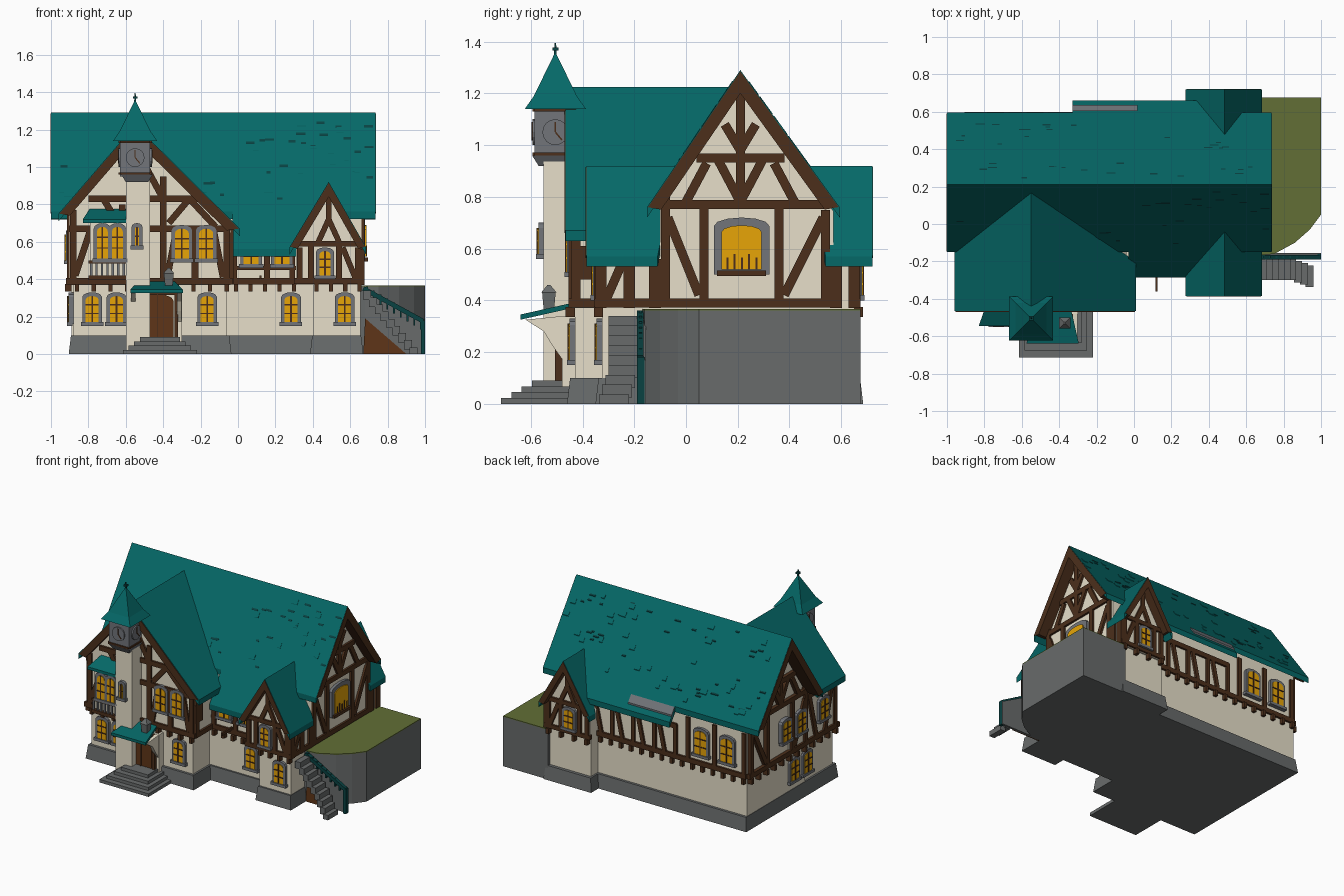
import bpy, bmesh, math, random
from mathutils import Vector

random.seed(4)
if "Cube" in bpy.data.objects:
    bpy.data.objects.remove(bpy.data.objects["Cube"])


def material(name, *srgb):
    m = bpy.data.materials.new(name)
    col = [(c / 255 / 12.92) if c < 11 else ((c / 255 + 0.055) / 1.055) ** 2.4 for c in srgb] + [1]
    m.use_nodes = True
    m.diffuse_color = col
    m.node_tree.nodes["Principled BSDF"].inputs["Base Color"].default_value = col
    return m


TEAL = material("teal_shingle", 5, 104, 103)
DARK = material("dark_teal", 9, 66, 66)
CREAM = material("cream_plaster", 236, 228, 206)
WOOD = material("dark_timber", 76, 47, 27)
DOOR = material("door_brown", 94, 53, 24)
STONE = material("grey_stone", 104, 107, 107)
PALE = material("pale_stone", 114, 117, 122)
GLASS = material("amber_glass", 236, 168, 8)
GRASS = material("grass_green", 98, 111, 54)


class Part:
    """Collects solids into one mesh object."""
    def __init__(self, name, mat):
        self.name, self.mat, self.bm = name, mat, bmesh.new()

    def solid(self, a, b):
        va, vb = [[self.bm.verts.new(p) for p in ring] for ring in (a, b)]
        n = len(va)
        self.bm.faces.new(va)
        self.bm.faces.new(vb[::-1])
        for i in range(n):
            self.bm.faces.new((va[i], va[(i + 1) % n], vb[(i + 1) % n], vb[i]))
        return self

    def tier(self, x0, x1, y0, y1, z0, z1, inset=0.0):
        ring = lambda k, z: [(x0 + k, y0 + k, z), (x1 - k, y0 + k, z), (x1 - k, y1 - k, z), (x0 + k, y1 - k, z)]
        return self.solid(ring(0, z0), ring(inset, z1))

    def slab(self, pts, t=0.04):
        return self.solid(pts, [(x, y, z - t) for x, y, z in pts])

    def wall(self, face, c, pts, d0, d1):
        """Polygon drawn on a wall plane, extruded outward from d0 to d1."""
        s = 1 if face in "BR" else -1
        put = lambda u, z, d: (u, c + s * d, z) if face in "FB" else (c + s * d, u, z)
        return self.solid([put(u, z, d0) for u, z in pts], [put(u, z, d1) for u, z in pts])

    def rect(self, face, c, u, z, w, h, d0, d1):
        return self.wall(face, c, [(u - w/2, z), (u + w/2, z), (u + w/2, z + h), (u - w/2, z + h)], d0, d1)

    def beam(self, face, c, p, q, w=0.035, d0=-0.01, d1=0.015):
        p, q = Vector(p), Vector(q)
        n = (q - p).normalized().orthogonal() * w / 2
        return self.wall(face, c, [p + n, q + n, q - n, p - n], d0, d1)

    def barge(self, face, c, apex, eave, drop, d1):
        """Verge board under a roof edge with a level-cut foot."""
        a, e, down = Vector(apex), Vector(eave), Vector((0, drop))
        foot = e.lerp(a, (drop - .01) / (a.y - e.y)) - down
        return self.wall(face, c, [a, e, foot, a - down], 0, d1)

    def finish(self):
        bmesh.ops.recalc_face_normals(self.bm, faces=self.bm.faces)
        me = bpy.data.meshes.new(self.name)
        self.bm.to_mesh(me)
        self.bm.free()
        me.materials.append(self.mat)
        bpy.context.collection.objects.link(bpy.data.objects.new(self.name, me))


# Plaster walls
w = Part("main_walls", CREAM)
w.wall("R", 0, [(-.1, .02), (.57, .02), (.57, .745), (.21, 1.24), (-.1, .784)], -.89, .66)
w.finish()
w = Part("front_wing_walls", CREAM)
w.tier(-.88, -.06, -.43, .1, .02, .4)
w.wall("B", 0, [(-.9, .37), (-.04, .37), (-.04, .66), (-.55, 1.17), (-.9, .77)], -.44, .1)
w.finish()
Part("middle_walls", CREAM).tier(-.06, .45, -.24, .1, .02, .57).finish()
w = Part("small_gable_walls", CREAM)
for face, c in (("F", -.34), ("B", .66)):
    w.wall(face, c, [(.31, .37), (.66, .37), (.66, .56), (.485, .85), (.31, .56)], -.3, 0)
w.tier(.4, .655, -.325, .1, .02, .4).tier(.31, .655, .3, .65, .02, .4)
w.finish()

# Stone plinth
p = Part("stone_plinth", STONE)
for x0, x1, y0, y1 in ((-.905, .665, -.12, .6), (-.905, -.035, -.46, .1), (-.06, .45, -.265, .1),
                       (.385, .67, -.35, .1), (.285, .67, .3, .685)):
    p.tier(x0, x1, y0, y1, 0, .1, .012)
p.finish()

# Roof planes
slope = lambda y: 1.29 - (1.47 if y < .21 else 1.38) * abs(y - .21)
def strip(part, x0, x1, y0, y1, lift=0, t=.04):
    part.slab([(x0, y0, slope(y0) + lift), (x1, y0, slope(y0) + lift),
               (x1, y1, slope(y1) + lift), (x0, y1, slope(y1) + lift)], t)

r = Part("main_roof", TEAL)
strip(r, -1, .735, -.15, .21)
strip(r, -1, .735, .21, .595)
strip(r, -.03, .5, -.285, -.14)
strip(r, -.33, .4, .58, .66)
r.finish()
r = Part("front_wing_roof", TEAL)
r.slab([(-.55, -.465, 1.225), (-.96, -.465, .75), (-.96, -.14, .75), (-.55, .175, 1.225)])
r.slab([(-.55, -.465, 1.225), (.01, -.465, .67), (.01, -.2, .67), (-.55, .175, 1.225)])
r.finish()
r = Part("small_gable_roofs", TEAL)
for y0, yr, ya, yb in ((-.385, -.04, -.28, -.11), (.72, .46, .65, .54)):
    for x, yk in ((.275, ya), (.685, yb)):
        r.slab([(.485, y0, .92), (x, y0, .57), (x, yk, .57), (.485, yr, .92)])
r.finish()
s = Part("roof_slot", PALE)
strip(s, -.33, .02, .603, .637, .012, .03)
s.finish()

# Scattered shingles with shadowed lower edges
tiles, gaps = Part("raised_shingles", TEAL), Part("shingle_gaps", DARK)
for i in range(150):
    x, y = random.uniform(-.97, .69), random.uniform(-.11, .55)
    if y < .2 and x < .02 and abs(x + .5) < (slope(y) - .6):
        continue
    if abs(y - .21) < .03 or (x > .25 and not -.03 < y < .45):
        continue
    strip(tiles if i % 2 else gaps, x, x + random.uniform(.02, .05), y, y + (.02 if i % 2 else .006), .004, .006)
tiles.finish()
gaps.finish()

# Timber framing
t = Part("front_wing_timber", WOOD)
for a, b in (((-.92, .39), (-.03, .39)), ((-.9, .67), (-.05, .67)), ((-.8, .83), (-.17, .83)),
             ((-.88, .37), (-.88, .77)), ((-.62, .39), (-.62, .8)), ((-.4, .39), (-.4, .95)),
             ((-.06, .39), (-.06, .68)), ((-.38, .4), (-.33, .66)), ((-.08, .41), (-.13, .66)),
             ((-.23, .4), (-.23, .67)), ((-.87, .42), (-.79, .66)), ((-.37, .7), (-.26, .83)),
             ((-.12, .68), (-.25, .82)), ((-.63, .68), (-.72, .83)), ((-.4, .83), (-.52, 1.05))):
    t.beam("F", -.44, a, b)
for q in ((-.955, .75), (.005, .67)):
    t.barge("F", -.44, (-.55, 1.22), q, .075, .03)
# Side of the wing facing the middle wall
t.beam("R", -.04, (-.44, .39), (-.24, .39)).beam("R", -.04, (-.44, .65), (-.24, .65))
t.rect("R", -.04, -.405, .48, .08, .13, 0, .015).beam("R", -.04, (-.425, .39), (-.425, .65))
t.finish()

t = Part("end_gable_timber", WOOD)
for face, c, reach in (("R", .66, .078), ("L", -.9, .103)):
    for a, b in (((-.1, .39), (.57, .39)), ((-.1, .77), (.55, .77)), ((.04, .95), (.38, .95)),
                 ((.21, .95), (.21, 1.2)), ((-.08, .39), (-.08, .8)), ((.07, .39), (.07, .77)),
                 ((.36, .39), (.36, .77)), ((.54, .39), (.54, .75)), ((-.07, .72), (.05, .42)),
                 ((.53, .72), (.38, .42)), ((.0, .78), (.08, .93)), ((.42, .78), (.34, .93)),
                 ((.21, .78), (.12, .95)), ((.21, .78), (.3, .95)), ((.21, .78), (.21, .95)),
                 ((.21, .98), (.15, 1.08)), ((.21, .98), (.27, 1.08))):
        t.beam(face, c, a, b)
    for y in (-.147, .59):
        t.barge(face, c, (.21, 1.285), (y, slope(y) - .005), .085, reach)
for a, b in (((-.44, .39), (-.1, .39)), ((-.44, .72), (-.1, .72)), ((-.42, .39), (-.42, .75)),
             ((-.2, .4), (-.12, .72)), ((-.38, .7), (-.3, .4))):
    t.beam("L", -.9, a, b)
t.finish()

t = Part("small_gable_timber", WOOD)
for face, c, reach in (("F", -.34, .048), ("B", .66, .063)):
    for a, b in (((.3, .39), (.67, .39)), ((.31, .59), (.66, .59)), ((.33, .38), (.33, .57)),
                 ((.64, .38), (.64, .57)), ((.39, .59), (.39, .4)), ((.54, .59), (.54, .4)),
                 ((.63, .4), (.56, .57)), ((.43, .6), (.485, .72)), ((.54, .6), (.485, .72)), ((.485, .7), (.485, .84))):
        t.beam(face, c, a, b, .03)
    for x in (.28, .68):
        t.barge(face, c, (.485, .915), (x, .573), .075, reach)
for ys in ((-.33, -.22, -.12), (.58, .65)):
    for y in ys:
        t.beam("R", .66, (y, .37), (y, .56), .045)
t.beam("R", .66, (-.34, .39), (-.1, .39)).beam("R", .66, (-.31, .4), (-.24, .56))
t.finish()

t = Part("long_wall_timber", WOOD)
t.beam("F", -.24, (-.04, .39), (.32, .39)).beam("F", -.24, (-.04, .46), (.32, .46), .02)
t.beam("F", -.24, (.12, .4), (.12, .42), .012, 0, .12)
t.beam("B", .57, (-.89, .39), (.31, .39)).beam("B", .57, (-.33, .61), (.31, .61))
for x in (-.02, .155, .29):
    t.beam("F", -.24, (x, .38), (x, .57), .03)
for i in range(8):
    x = -.32 + i * .085
    t.beam("B", .57, (x, .39), (x + (.05 if i % 2 else 0), .62), .028)
for x in (-.87, -.42, -.635):
    t.beam("B", .57, (x, .39), (x, .7), .03)
# Jetty brackets
for face, c, u0, u1, n in (("F", -.43, -.86, -.06, 10), ("F", -.24, -.01, .3, 5), ("F", -.32, .42, .65, 4),
                           ("B", .56, -.87, .28, 15), ("B", .65, .33, .64, 4), ("L", -.89, -.42, .55, 12)):
    for i in range(n):
        t.rect(face, c, u0 + (u1 - u0) * i / (n - 1), .335, .022, .04, 0, .035)
t.finish()

# Windows: stone surround, amber pane, timber bars
frames, panes, bars = Part("window_frames", PALE), Part("window_panes", GLASS), Part("window_bars", WOOD)

def arch(u, z, w, h):
    top = [(u + w/2 * math.cos(k * math.pi / 6), z + h * .85 + h * .15 * math.sin(k * math.pi / 6)) for k in range(7)]
    return [(u - w/2, z), (u + w/2, z)] + top

def window(face, c, u, z, w=.07, h=.14, rows=2):
    frames.wall(face, c, arch(u, z - .01, w + .035, h + .03), -.01, .02)
    frames.rect(face, c, u, z - .02, w + .05, .02, 0, .03)
    panes.wall(face, c, arch(u, z, w, h), .015, .024)
    bars.beam(face, c, (u, z), (u, z + h), .009, .02, .028)
    for k in range(1, rows + 1):
        y = z + h * k / (rows + 1)
        bars.beam(face, c, (u - w/2, y), (u + w/2, y), .007, .02, .028)

for x in (-.78, -.65, -.165):
    window("F", -.43, x, .17)
window("F", -.24, .283, .17)
window("F", -.325, .57, .17)
for x in (-.3, -.17):
    window("F", -.44, x, .51, .075, .16)
for x in (-.725, -.645):
    window("F", -.52, x, .51, .058, .17)
for x in (.07, .235):
    window("F", -.24, x, .48, .08, .085, 1)
window("F", -.34, .465, .42, .06, .13)
window("F", -.55, -.54, .58, .022, .1, 1)
window("B", .66, .47, .42, .07, .13)
for x in (-.74, -.53):
    window("B", .57, x, .46, .09, .17)
for y, z in ((.15, .5), (-.02, .5), (-.28, .5), (.04, .17), (-.11, .17)):
    window("L", -.9 if z > .3 else -.885, y, z, .08)
# Wide gable window with a low rail
frames.wall("R", .66, arch(.215, .5, .215, .22), -.01, .02)
panes.wall("R", .66, arch(.215, .52, .155, .17), .015, .026)
bars.beam("R", .66, (.12, .505), (.31, .505), .022, 0, .035)
for i in range(5):
    bars.rect("R", .66, .16 + i * .028, .52, .007, .06 if i % 2 else .045, .02, .03)
for part in (frames, panes, bars):
    part.finish()

# Oriel with balcony
Part("oriel_walls", CREAM).tier(-.79, -.6, -.52, -.43, .42, .71).finish()
Part("oriel_roof", TEAL).slab([(-.83, -.545, .72), (-.585, -.545, .72), (-.6, -.43, .78), (-.79, -.43, .78)], .02).finish()
Part("balcony", WOOD).tier(-.8, -.6, -.545, -.43, .395, .42).tier(-.8, -.6, -.545, -.525, .485, .5).finish()
b = Part("balusters", PALE)
for i in range(7):
    b.rect("F", -.53, -.785 + i * .029, .42, .012, .065, 0, .012)
b.finish()

# Clock tower
Part("tower_shaft", CREAM).tier(-.6, -.47, -.55, -.42, .02, .95).finish()
Part("tower_clock_room", PALE).tier(-.6, -.48, -.57, -.44, .92, .96, -.025).tier(-.63, -.47, -.585, -.425, .95, 1.15).finish()
f, h = Part("clock_faces", PALE), Part("clock_trim", WOOD)
for face, k, u in (("F", -.585, -.55), ("R", -.47, -.505), ("L", -.63, -.505)):
    f.wall(face, k, [(u + .05 * math.cos(a * math.pi / 8), 1.05 + .05 * math.sin(a * math.pi / 8)) for a in range(16)], 0, .009)
    h.beam(face, k, (u, 1.05), (u + .025, 1.02), .006, .005, .012).beam(face, k, (u, 1.05), (u, 1.09), .006, .005, .012)
    for z in (.965, 1.135):
        h.beam(face, k, (u - .08, z), (u + .08, z), .012, 0, .009)
f.finish()
h.finish()
Part("tower_hatch", DOOR).rect("B", -.425, -.55, .97, .12, .15, 0, .009).finish()
Part("tower_roof", TEAL).tier(-.668, -.432, -.623, -.387, 1.14, 1.19, .035).tier(-.633, -.467, -.588, -.422, 1.19, 1.35, .078).finish()
Part("tower_finial", DARK).tier(-.556, -.544, -.511, -.499, 1.33, 1.395, .003).tier(-.562, -.538, -.517, -.493, 1.365, 1.378).finish()

# Porch, door and front steps
Part("porch_walls", CREAM).tier(-.57, -.3, -.48, -.42, .02, .34).finish()
Part("porch_roof", TEAL).slab([(-.575, -.64, .345), (-.295, -.64, .345), (-.34, -.44, .39), (-.53, -.44, .39)], .02).finish()
k = Part("porch_brackets", CREAM)
for x in (-.56, -.315):
    k.wall("R", x, [(-.47, .16), (-.52, .23), (-.55, .28), (-.62, .325), (-.47, .34)], -.012, .012)
k.finish()
Part("front_door", DOOR).wall("F", -.48, arch(-.43, .08, .17, .24), 0, .02).finish()
d = Part("door_frame", WOOD)
for x in (-.53, -.43, -.33):
    d.rect("F", -.48, x, .08, .02 if x != -.43 else .006, .25, 0, .026)
d.rect("F", -.48, -.43, .315, .22, .02, 0, .03).finish()
st = Part("front_steps", STONE)
for i in range(4):
    st.tier(-.615 + i * .03, -.22 - i * .03, -.715 + i * .04, -.42, i * .0225, .0225 + i * .0225)
st.finish()
Part("porch_lantern", STONE).tier(-.39, -.35, -.55, -.51, .36, .43, -.006).tier(-.4, -.34, -.56, -.5, .43, .46, .025).finish()

# Raised terrace with grass
outline = [(.64, -.17), (.75, -.16), (.86, -.1), (.94, -.03), (1, .05), (1, .675), (.64, .675)]
ring = lambda z: [(x, y, z) for x, y in outline]
Part("terrace", STONE).solid(ring(0), ring(.36)).finish()
Part("terrace_grass", GRASS).solid(ring(.36), ring(.366)).finish()
Part("terrace_side_wall", STONE).wall("F", -.17, [(.68, 0), (1, 0), (1, .17), (.68, .34)], -.015, 0).finish()
Part("earth_bank", DOOR).wall("F", -.17, [(.67, 0), (.9, 0), (.68, .19)], 0, .008).finish()

# Side stair curving to the front, with railing
st, rail = Part("side_stair", STONE), Part("stair_railing", DARK)
for i in range(9):
    x, z, turn = .67 + i * .031, .34 - i * .038, max(0, i - 5) * .012
    st.tier(x, x + .042, -.3 - turn, -.185 - turn, max(0, z - .05), z)
    rail.rect("F", -.17, .69 + i * .036, z - .04 + i * .017, .01, .06, 0, .012)
st.finish()
rail.beam("F", -.17, (.67, .35), (.99, .175), .025, -.005, .02).rect("F", -.17, .99, 0, .022, .18, -.01, .02)
rail.finish()
